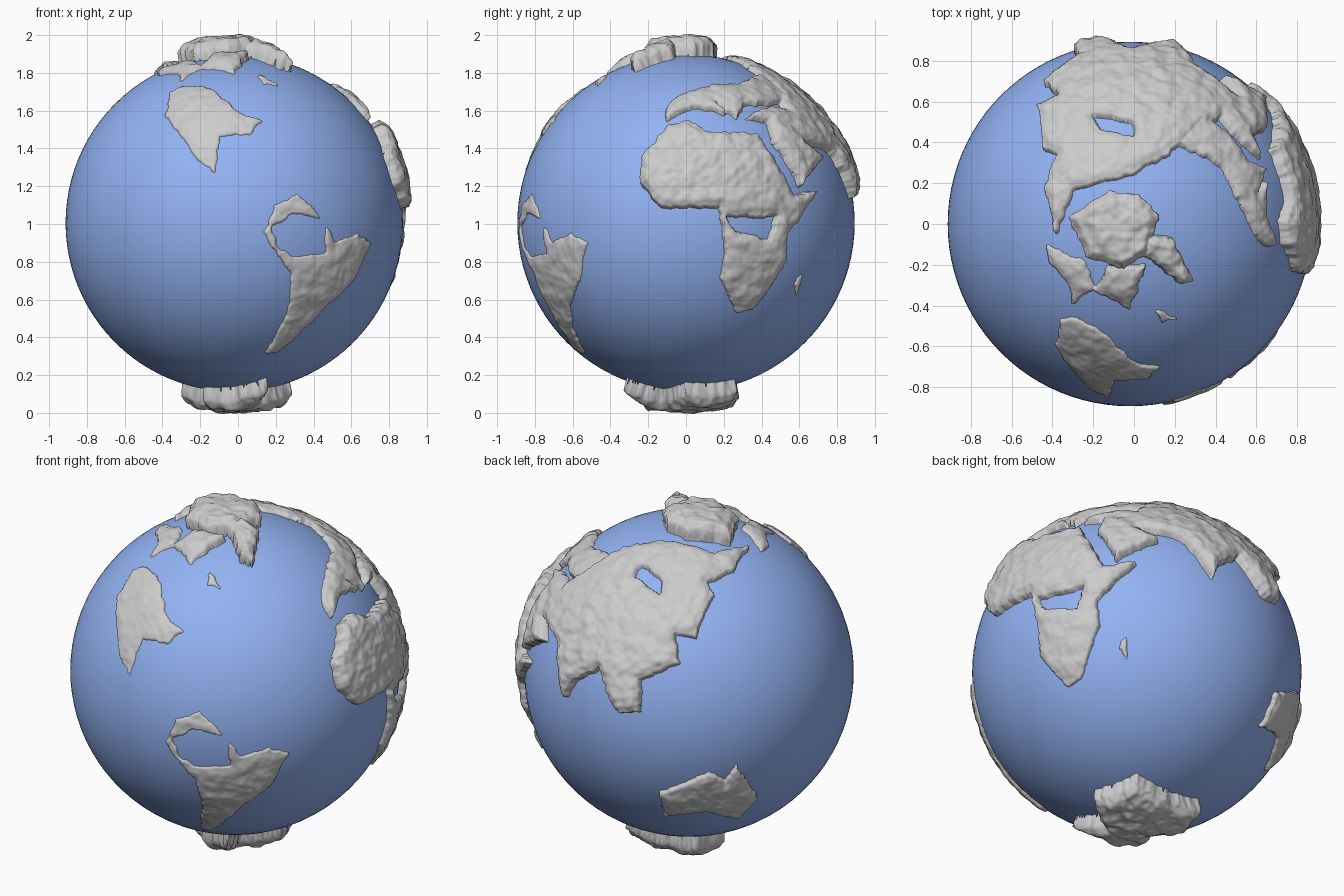
import bpy, bmesh, math
from mathutils import Vector, noise

if "Cube" in bpy.data.objects:
    bpy.data.objects.remove(bpy.data.objects["Cube"])

C = Vector((-0.02, 0, 1.005))   # globe centre
R = 0.893                       # globe radius


def direction(view, a, b, r):
    """Unit vector from lon/lat (G) or from front (F), right (R), top (T) grid readings."""
    if view == 'G':
        lo, la = math.radians(a), math.radians(b)
        return Vector((math.cos(la) * math.cos(lo), math.cos(la) * math.sin(lo), math.sin(la)))
    if view in 'FT':
        a -= C.x
    if view in 'FR':
        b -= C.z
    q = math.sqrt(max(r * r - a * a - b * b, 0))
    return Vector({'F': (a, -q, b), 'R': (q, a, b), 'T': (a, b, q)}[view]).normalized()


class Coast:
    """Coast polygon, measured in a flat map around its own centre."""

    def __init__(self, view, south_h, north_h, nums):
        r = R + (south_h + north_h) / 2
        dirs = [direction(view, a, b, r) for a, b in zip(nums[::2], nums[1::2])]
        self.c = sum(dirs, Vector()).normalized()
        self.u = self.c.orthogonal().normalized()
        self.w = self.c.cross(self.u)
        p = [self.flat(d) for d in dirs]
        self.segs = [(*p[i - 1], *p[i]) for i in range(len(p))]
        self.cos_reach = math.cos(max(math.hypot(*q) for q in p) + 0.06)
        self.z0 = min(d.z for d in dirs)
        self.z1 = max(d.z for d in dirs)
        self.h0, self.h1 = south_h, north_h

    def flat(self, d):
        x, y = d.dot(self.u), d.dot(self.w)
        s = math.hypot(x, y)
        k = math.atan2(s, d.dot(self.c)) / s if s > 1e-9 else 1
        return x * k, y * k

    def dist(self, d):
        """Signed distance to the coast, positive on land."""
        if d.dot(self.c) < self.cos_reach:
            return -1
        x, y = self.flat(d)
        best, inside = 9, False
        for ax, ay, bx, by in self.segs:
            ex, ey, px, py = bx - ax, by - ay, x - ax, y - ay
            t = min(max((px * ex + py * ey) / (ex * ex + ey * ey), 0), 1)
            best = min(best, (px - t * ex) ** 2 + (py - t * ey) ** 2)
            if (ay > y) != (by > y) and px < ex * py / ey:
                inside = not inside
        return math.sqrt(best) if inside else -math.sqrt(best)

    def height(self, d):
        t = min(max((d.z - self.z0) / (self.z1 - self.z0), 0), 1)
        return self.h0 + (self.h1 - self.h0) * t


def smooth(t):
    t = min(max(t, 0), 1)
    return t * t * (3 - 2 * t)


base = bmesh.new()
bmesh.ops.create_icosphere(base, subdivisions=7, radius=1)


def land(name, coasts, lakes=()):
    """Raised relief inside the coasts, with the lakes cut out."""
    coasts = [Coast(*c) for c in coasts]
    lakes = [Coast(v, 0.03, 0.03, n) for v, n in lakes]

    def sample(d):
        m, o = max(((o.dist(d), o) for o in coasts), key=lambda e: e[0])
        return min([m] + [-k.dist(d) for k in lakes]), o

    bm = base.copy()
    off = [v for v in bm.verts if sample(v.co)[0] < -0.03]
    bmesh.ops.delete(bm, geom=off, context='VERTS')
    bmesh.ops.subdivide_edges(bm, edges=bm.edges[:], cuts=1, use_grid_fill=True)
    sea = []
    for v in bm.verts:
        d = v.co.normalized()
        m, o = sample(d)
        m += 0.012 * noise.noise(d * 20) + 0.005 * noise.noise(d * 50)   # ragged shore
        if m < -0.013:
            sea.append(v)
        h = o.height(d)
        h += (0.1 * h + 0.005) * (noise.noise(d * 13) + 0.5 * noise.noise(d * 28))
        h *= 0.7 + 0.3 * smooth(m / 0.05)
        v.co = C + d * (R - 0.012 + (max(h, 0.005) + 0.012) * smooth((m + 0.007) / 0.012))
    bmesh.ops.delete(bm, geom=sea, context='VERTS')
    me = bpy.data.meshes.new(name)
    bm.to_mesh(me)
    bm.free()
    for p in me.polygons:
        p.use_smooth = True
    bpy.context.collection.objects.link(bpy.data.objects.new(name, me))


# ocean ball
bpy.ops.mesh.primitive_uv_sphere_add(segments=96, ring_count=48, radius=R, location=C)
ocean = bpy.context.object
ocean.name = "ocean_globe"
bpy.ops.object.shade_smooth()
blue = bpy.data.materials.new("ocean_blue")
blue.diffuse_color = (0.29, 0.45, 0.9, 1)
blue.use_nodes = True
blue.node_tree.nodes["Principled BSDF"].inputs["Base Color"].default_value = blue.diffuse_color
ocean.data.materials.append(blue)

# africa with its sunken basin, and the island beside it
land("africa", [
    ('R', 0.02, 0.075, [-.24, 1.36, -.1, 1.52, .02, 1.55, .12, 1.49, .38, 1.48, .58, 1.16, .71, 1.18,
                        .55, .94, .55, .8, .37, .53, .28, .5, .19, .7, .22, .85, .18, 1.09,
                        -.14, 1.09, -.25, 1.22]),
    ('R', 0.012, 0.012, [.63, .76, .59, .62, .58, .67])],
    [('R', [.22, 1.04, .48, 1.04, .45, .91, .26, .96])])

# europe, and asia with one inland sea
land("eurasia", [
    ('G', 0.045, 0.03, [-9, 43, -8, 37, 3, 43, 17, 40, 14, 45, 22, 38, 28, 44, 42, 44, 60, 45,
                        60, 60, 33, 54, 13, 53, -3, 48]),
    ('G', 0.07, 0.035, [27, 38, 36, 36, 35, 28, 43, 13, 58, 22, 50, 28, 67, 25, 77, 8, 80, 15, 90, 22,
                        99, 9, 108, 10, 107, 21, 121, 28, 119, 38, 128, 37, 139, 52, 137, 57,
                        157, 60, 188, 66, 150, 69, 112, 75, 85, 74, 62, 65, 50, 41, 38, 42])],
    [('T', [-.2, .54, 0, .5, 0, .43, -.17, .47])])

# mainland, north western strip and northern islands
land("north_america", [
    ('F', 0.01, 0.018, [-.39, 1.58, -.36, 1.7, -.28, 1.74, -.14, 1.72, 0, 1.6, .13, 1.55, .06, 1.48,
                        -.1, 1.47, -.12, 1.27, -.22, 1.35]),
    ('T', 0.02, 0.03, [-.44, -.1, -.24, -.19, -.2, -.32, -.31, -.4, -.33, -.3, -.43, -.18]),
    ('T', 0.02, 0.06, [-.2, -.34, -.13, -.22, .06, -.2, -.02, -.43]),
    ('T', 0.015, 0.015, [.1, -.42, .21, -.47, .14, -.49])])

# polar ice with the big northern island
land("arctic_ice", [
    ('T', 0.08, 0.1, [-.34, .04, -.12, .17, .03, .15, .13, .05, .08, -.14, -.05, -.23, -.24, -.17]),
    ('T', 0.08, 0.09, [.04, -.04, .2, -.08, .3, -.29, .24, -.31, .05, -.16])])

# south america, a ring around its sunken river basin
land("south_america", [
    ('F', 0.02, 0.012, [.14, .95, .2, 1.1, .32, 1.16, .45, 1.03, .52, .9, .64, .95, .71, .9, .62, .7,
                        .46, .55, .2, .31, .15, .31, .28, .57, .28, .74])],
    [('F', [.19, .98, .3, 1.06, .48, 1.02, .48, .84, .3, .82, .21, .88])])

# southern island continent
land("australia", [
    ('G', 0.03, 0.03, [114, -22, 115, -35, 131, -31, 147, -39, 153, -28, 142, -11, 138, -17, 132, -12])])

# antarctica, a thick block under the globe
land("antarctica", [
    ('G', 0.11, 0.1, [-62, -67, -45, -79, 0, -71, 50, -68, 130, -68, 168, -72, 180, -83, -140, -76,
                      -75, -73])])
base.free()
